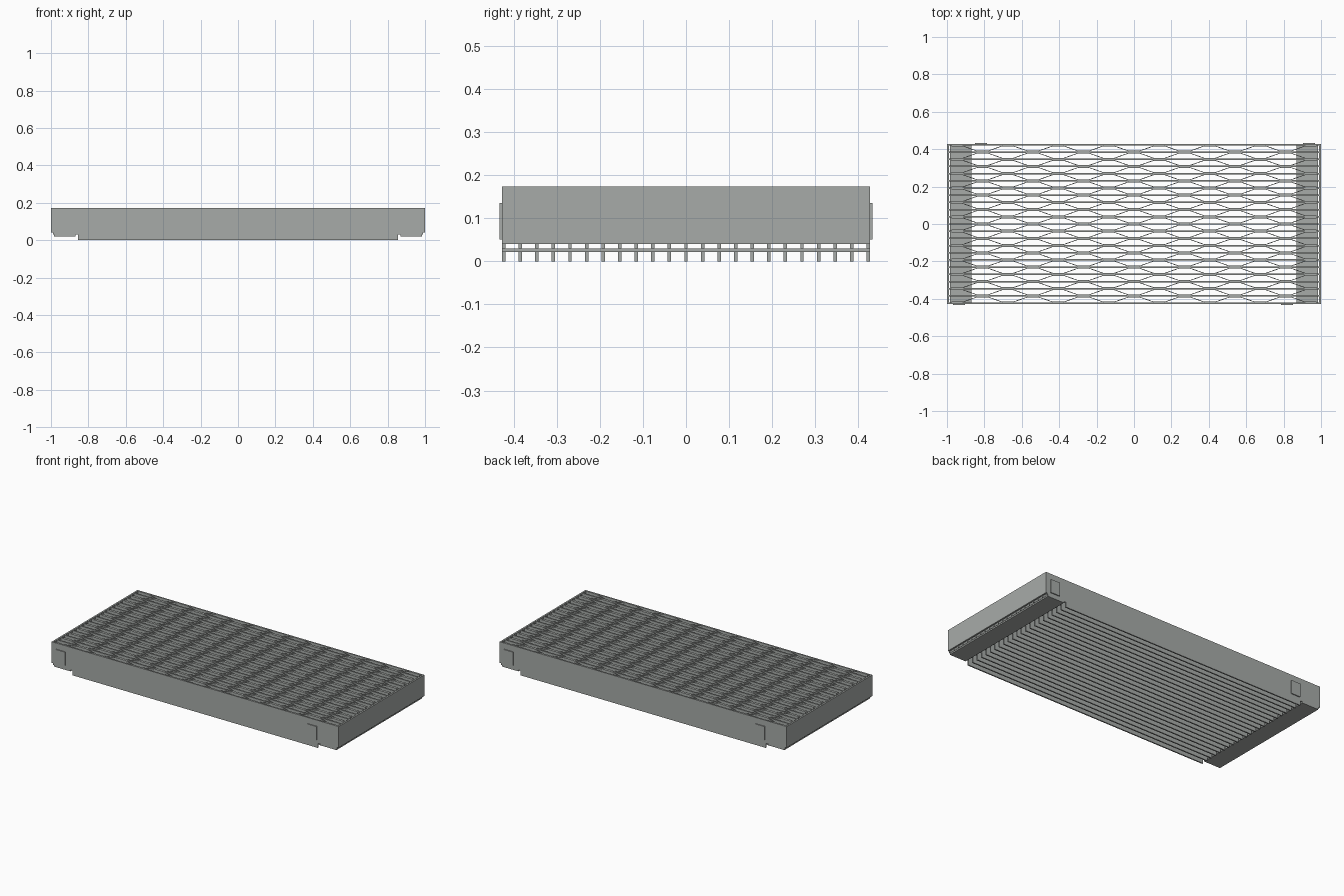
import bpy, bmesh

if "Cube" in bpy.data.objects:
    bpy.data.objects.remove(bpy.data.objects["Cube"])

TOP = 0.173      # top of grating
HALF_W = 0.427   # half width in y
T = 0.008        # bearing bar thickness
N = 23           # number of bearing bars
PITCH = (2 * HALF_W - T) / (N - 1)

steel = bpy.data.materials.new("galvanised grey")
steel.diffuse_color = (0.39, 0.41, 0.395, 1)
steel.use_nodes = True
steel.node_tree.nodes["Principled BSDF"].inputs["Base Color"].default_value = steel.diffuse_color


def make_object(name, bm):
    bmesh.ops.recalc_face_normals(bm, faces=bm.faces)
    me = bpy.data.meshes.new(name)
    bm.to_mesh(me)
    bm.free()
    me.materials.append(steel)
    ob = bpy.data.objects.new(name, me)
    bpy.context.collection.objects.link(ob)
    return ob


def prism(bm, outline, offset):
    """Extrude a closed outline of 3D points by an offset vector."""
    face = bm.faces.new([bm.verts.new(p) for p in outline])
    new = bmesh.ops.extrude_face_region(bm, geom=[face])["geom"]
    bmesh.ops.translate(bm, vec=offset,
                        verts=[v for v in new if isinstance(v, bmesh.types.BMVert)])


def box(name, x0, x1, y0, y1, z0, z1):
    bm = bmesh.new()
    prism(bm, [(x0, y0, z0), (x1, y0, z0), (x1, y1, z0), (x0, y1, z0)], (0, 0, z1 - z0))
    return make_object(name, bm)


def bar_y(i):
    return -HALF_W + T / 2 + i * PITCH


# Bearing bars, notched underneath at both ends
profile = [(-0.99, 0.03), (-0.855, 0.03), (-0.855, 0), (0.855, 0),
           (0.855, 0.03), (0.99, 0.03), (0.99, TOP), (-0.99, TOP)]
bm = bmesh.new()
for i in range(N):
    prism(bm, [(x, bar_y(i) - T / 2, z) for x, z in profile], (0, T, 0))
make_object("bearing_bars", bm)

# Crimped strips zigzagging between neighbouring bars
STEP, FLAT, ST = 0.135, 0.03, 0.004
bm = bmesh.new()
for i in range(N - 1):
    y_mid = (bar_y(i) + bar_y(i + 1)) / 2
    amp = PITCH / 2 - T / 2 - ST / 2
    path = []
    for k in range(-7, 8):
        # odd bars are touched at even steps
        touch_upper = (i + 1) % 2 == (k + 1) % 2
        y = y_mid + (amp if touch_upper else -amp)
        for x in (k * STEP - FLAT, k * STEP + FLAT):
            path.append((max(-0.99, min(0.99, x)), y))
    outline = [(x, y - ST / 2, 0.125) for x, y in path]
    outline += [(x, y + ST / 2, 0.125) for x, y in reversed(path)]
    prism(bm, outline, (0, 0, TOP - 0.125))
make_object("crimped_strips", bm)

for s, side in ((-1, "left"), (1, "right")):
    # End banding plate
    box(side + "_end_plate", *sorted((s * 0.99, s * 1.0)), -HALF_W, HALF_W, 0.04, TOP)
    # Bearing pad under the notched bar ends
    box(side + "_support_plate", *sorted((s * 0.87, s * 0.985)), -HALF_W, HALF_W, 0.021, 0.03)

# Spacer lugs on the long sides, rotationally symmetric
for s, side in ((1, "front"), (-1, "back")):
    for n, (x0, x1) in enumerate(((-0.967, -0.903), (0.787, 0.85))):
        xs = sorted((s * x0, s * x1))
        ys = sorted((-s * HALF_W, -s * 0.433))
        box(f"{side}_lug_{n + 1}", *xs, *ys, 0.05, 0.135)
